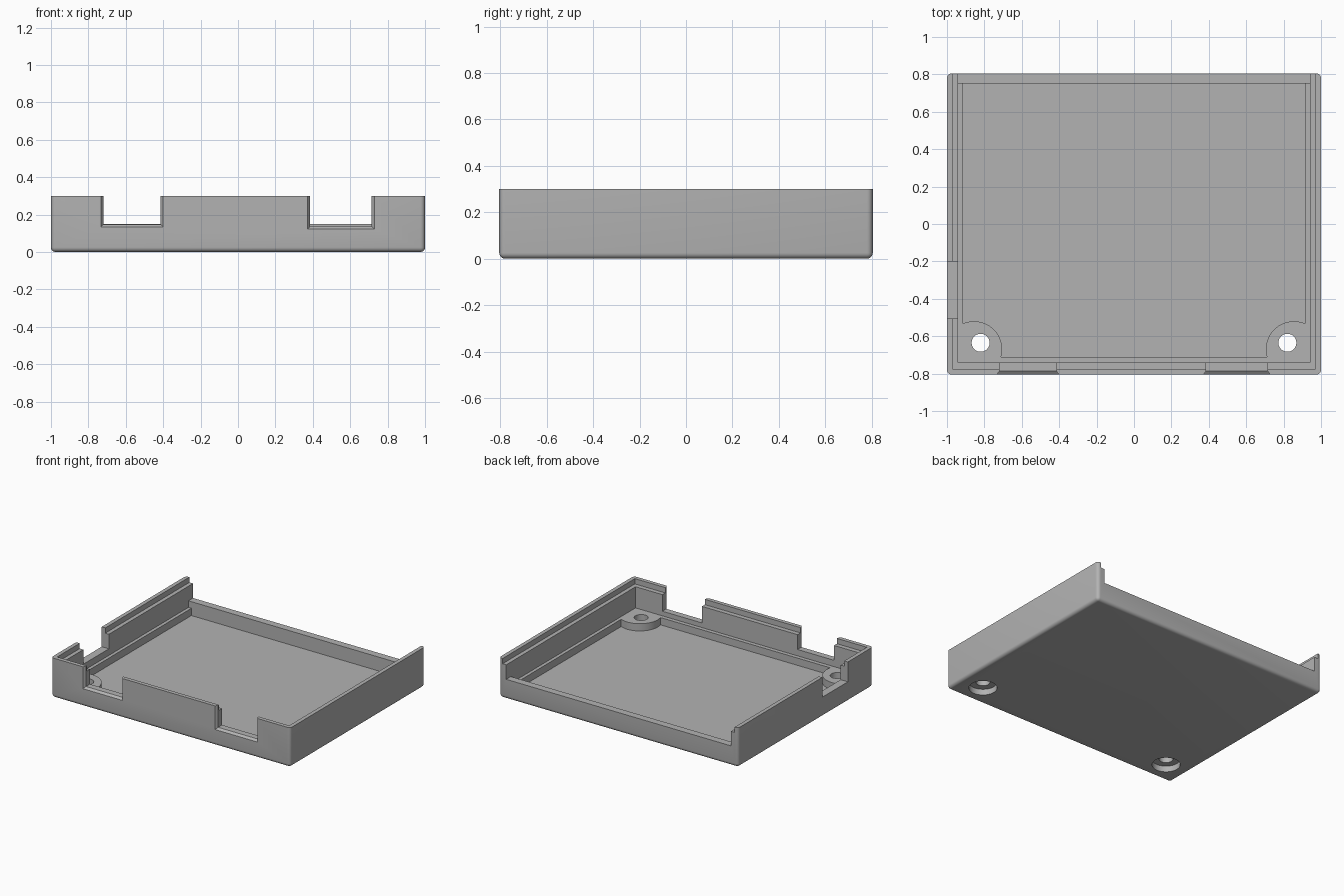
import bpy, bmesh, math
from mathutils import Matrix, Vector

old = bpy.data.objects.get("Cube")
if old:
    bpy.data.objects.remove(old, do_unlink=True)

grey = bpy.data.materials.new("plain grey")
grey.use_nodes = True
GREY = (0.45, 0.45, 0.45, 1)
grey.diffuse_color = GREY
grey.node_tree.nodes["Principled BSDF"].inputs["Base Color"].default_value = GREY


def add(name, bm):
    bmesh.ops.recalc_face_normals(bm, faces=bm.faces)
    mesh = bpy.data.meshes.new(name)
    bm.to_mesh(mesh)
    bm.free()
    mesh.materials.append(grey)
    obj = bpy.data.objects.new(name, mesh)
    bpy.context.collection.objects.link(obj)
    return obj


def box(name, lo, hi):
    bm = bmesh.new()
    size = Vector(hi) - Vector(lo)
    mid = (Vector(hi) + Vector(lo)) / 2
    bmesh.ops.create_cube(bm, size=1, matrix=Matrix.Translation(mid) @ Matrix.Diagonal((*size, 1)))
    return add(name, bm)


def cylinder(name, x, y, z0, z1, radius):
    bm = bmesh.new()
    bmesh.ops.create_cone(bm, cap_ends=True, segments=64, radius1=radius, radius2=radius,
                          depth=z1 - z0, matrix=Matrix.Translation((x, y, (z0 + z1) / 2)))
    return add(name, bm)


def activate(obj):
    bpy.ops.object.select_all(action="DESELECT")
    obj.select_set(True)
    bpy.context.view_layer.objects.active = obj


def cut(target, cutter):
    activate(target)
    mod = target.modifiers.new("cut", "BOOLEAN")
    mod.operation, mod.solver, mod.object = "DIFFERENCE", "EXACT", cutter
    bpy.ops.object.modifier_apply(modifier=mod.name)
    bpy.data.objects.remove(cutter, do_unlink=True)


def flared_notch(x0, x1, z):
    # Opening through the front wall that widens at the outer face
    bm = bmesh.new()
    rings = []
    for y, flare in ((-0.65, 0), (-0.787, 0), (-0.827, 0.03)):
        corners = ((x0 - flare, z - flare), (x1 + flare, z - flare), (x1 + flare, 0.5), (x0 - flare, 0.5))
        rings.append([bm.verts.new((x, y, h)) for x, h in corners])
    for a, b in zip(rings, rings[1:]):
        for i in range(4):
            j = (i + 1) % 4
            bm.faces.new((a[i], a[j], b[j], b[i]))
    bm.faces.new(rings[0])
    bm.faces.new(rings[-1])
    return add("notch_cutter", bm)


# Outer block with rounded bottom and upright edges
tray = box("enclosure_tray", (-1, -0.805, 0), (1, 0.805, 0.3))
bm = bmesh.new()
bm.from_mesh(tray.data)
edges = [e for e in bm.edges if min(v.co.z for v in e.verts) < 0.01]
bmesh.ops.bevel(bm, geom=edges, offset=0.025, segments=5, profile=0.5, affect="EDGES")
bm.to_mesh(tray.data)
bm.free()

# Floor pocket, leaving a ledge and a rounded screw boss in each front corner
pocket = box("floor_cutter", (-0.915, -0.71, 0.045), (0.915, 0.75, 0.2))
for side in (-1, 1):
    cut(pocket, cylinder("boss_shape", side * 0.855, -0.67, 0, 0.3, 0.15))
cut(tray, pocket)

# Main cavity, low back wall and stepped rim
cut(tray, box("cavity_cutter", (-0.94, -0.74, 0.10), (0.94, 0.75, 0.5)))
cut(tray, box("back_cutter", (-0.94, 0.6, 0.15), (0.94, 1, 0.5)))
cut(tray, box("rim_cutter", (-0.97, -0.775, 0.26), (0.97, 1, 0.5)))

# Connector openings in the front and one side wall
cut(tray, flared_notch(-0.72, -0.415, 0.148))
cut(tray, flared_notch(0.385, 0.715, 0.135))
cut(tray, box("side_cutter", (-1.2, -0.505, 0.15), (-0.9, -0.2, 0.5)))

# Screw holes with counterbores underneath
for side in (-1, 1):
    cut(tray, cylinder("hole_cutter", side * 0.82, -0.635, -0.1, 0.3, 0.048))
    cut(tray, cylinder("bore_cutter", side * 0.82, -0.635, -0.1, 0.045, 0.097))

activate(tray)
bpy.ops.object.shade_smooth_by_angle(angle=math.radians(30))
